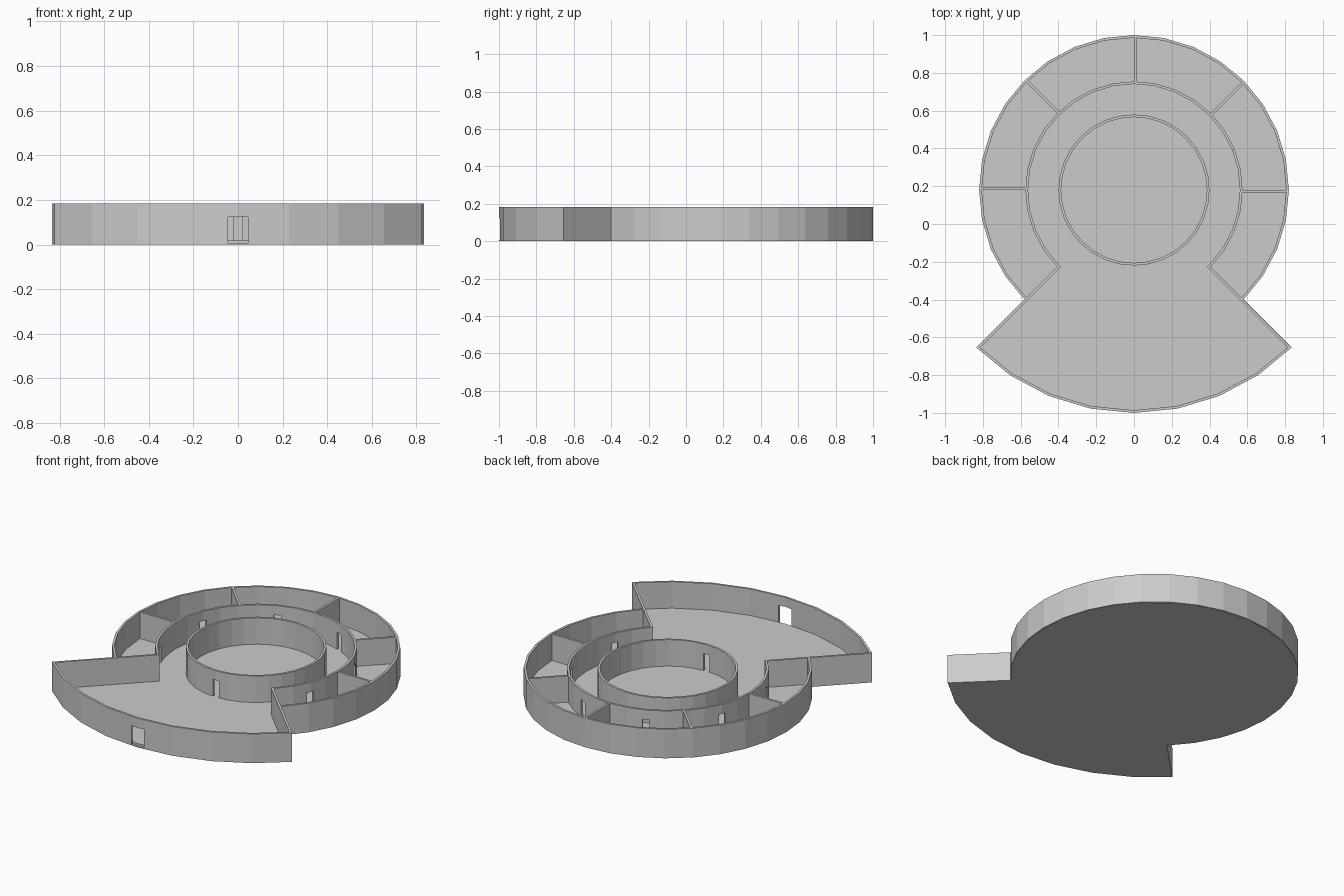
import bpy, bmesh, math
from mathutils import Matrix, Vector

if "Cube" in bpy.data.objects:
    bpy.data.objects.remove(bpy.data.objects["Cube"])

CY = 0.18            # centre of the round plan
TOP = 0.184          # wall height
FLOOR = 0.018        # floor thickness
T = 0.014            # wall thickness
R_CORE, R_RING, R_OUT, R_HALL = 0.40, 0.575, 0.82, 1.18
STEP = 11.25         # 32 sides per full circle

grey = bpy.data.materials.new("plain grey")
grey.diffuse_color = (0.6, 0.6, 0.6, 1)
grey.use_nodes = True
grey.node_tree.nodes["Principled BSDF"].inputs["Base Color"].default_value = grey.diffuse_color


def make(name, bm):
    bmesh.ops.recalc_face_normals(bm, faces=bm.faces)
    me = bpy.data.meshes.new(name)
    bm.to_mesh(me)
    bm.free()
    me.materials.append(grey)
    ob = bpy.data.objects.new(name, me)
    bpy.context.collection.objects.link(ob)
    return ob


def polar(r, deg, z=0.0):
    a = math.radians(deg)
    return Vector((r * math.cos(a), CY + r * math.sin(a), z))


def arc(r, a0, a1):
    n = round((a1 - a0) / STEP)
    return [polar(r, a0 + (a1 - a0) * i / n) for i in range(n + 1)]


def curved_wall(name, r, a0, a1, z0):
    bm = bmesh.new()
    closed = a1 - a0 >= 360
    rows = []
    for o, i in zip(arc(r, a0, a1), arc(r - T, a0, a1)):
        rows.append([bm.verts.new((p.x, p.y, z))
                     for p, z in ((o, z0), (o, TOP), (i, TOP), (i, z0))])
    if closed:
        for v in rows.pop():
            bm.verts.remove(v)
    n = len(rows)
    for k in range(n if closed else n - 1):
        a, b = rows[k], rows[(k + 1) % n]
        for j in range(4):
            bm.faces.new((a[j], a[(j + 1) % 4], b[(j + 1) % 4], b[j]))
    if not closed:
        bm.faces.new(rows[0])
        bm.faces.new(rows[-1])
    return make(name, bm)


def radial_box(bm, r0, r1, deg, s0, s1, z0, z1):
    """Box along a radius; s0..s1 is its sideways extent."""
    m = (Matrix.Translation((0, CY, 0)) @ Matrix.Rotation(math.radians(deg), 4, 'Z')
         @ Matrix.Translation(((r0 + r1) / 2, (s0 + s1) / 2, (z0 + z1) / 2))
         @ Matrix.Diagonal((r1 - r0, s1 - s0, z1 - z0, 1)))
    bmesh.ops.create_cube(bm, size=1, matrix=m)


def cut_doors(wall, r, angles, width, z0):
    bm = bmesh.new()
    for a in angles:
        radial_box(bm, r - 0.06, r + 0.04, a, -width / 2, width / 2, z0, 0.124)
    cutter = make("door_cutter", bm)
    cutter.hide_render = True
    mod = wall.modifiers.new("doors", 'BOOLEAN')
    mod.operation, mod.solver, mod.object = 'DIFFERENCE', 'EXACT', cutter
    bpy.context.view_layer.objects.active = wall
    bpy.ops.object.modifier_apply(modifier=mod.name)
    bpy.data.objects.remove(cutter)


# Floor: round plan plus the wider front sector
bm = bmesh.new()
outline = arc(R_OUT - T / 2, -45, 225) + arc(R_HALL - T, 225, 315)
base = bm.faces.new([bm.verts.new(p) for p in outline])
ext = bmesh.ops.extrude_face_region(bm, geom=[base], use_keep_orig=True)
bmesh.ops.translate(bm, vec=(0, 0, FLOOR),
                    verts=[v for v in ext["geom"] if isinstance(v, bmesh.types.BMVert)])
make("floor", bm)

# Curved walls
core = curved_wall("core_wall", R_CORE, 0, 360, 0.008)
cut_doors(core, R_CORE, [270], 0.042, FLOOR)
ring = curved_wall("corridor_wall", R_RING, -45, 225, 0.008)
cut_doors(ring, R_RING, [-22.5 + 45 * i for i in range(6)], 0.042, FLOOR)
curved_wall("outer_wall", R_OUT, -45, 225, 0.001)
hall = curved_wall("hall_front_wall", R_HALL, 225, 315, 0.001)
cut_doors(hall, R_HALL, [270], 0.088, 0.006)

# Straight walls between the rooms
for i in range(5):
    bm = bmesh.new()
    radial_box(bm, R_RING - T / 2, R_OUT - T / 2, 45 * i, -T, 0, 0.008, TOP - 0.0005)
    make(f"room_divider_{i + 1}", bm)

# Straight side walls of the front hall
for name, deg, s in (("hall_wall_left", 225, (0, T)), ("hall_wall_right", 315, (-T, 0))):
    bm = bmesh.new()
    radial_box(bm, R_RING - T, R_HALL - 0.001, deg, *s, 0.001, TOP - 0.0005)
    make(name, bm)
